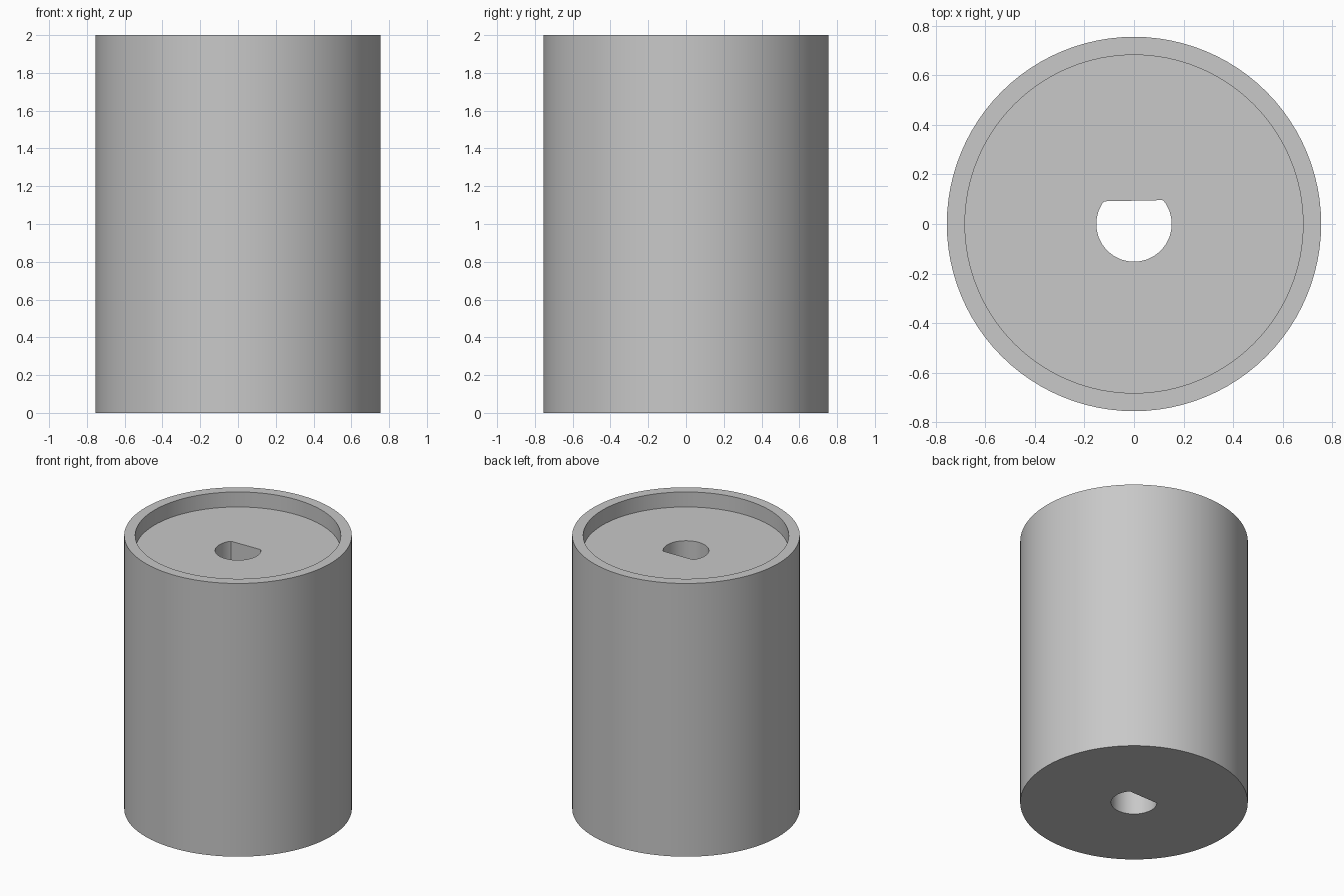
import bpy
import bmesh
import math

SEGMENTS = 96

cube = bpy.data.objects.get("Cube")
if cube:
    bpy.data.objects.remove(cube, do_unlink=True)

grey = bpy.data.materials.new("light grey")
grey.use_nodes = True
colour = (0.58, 0.58, 0.58, 1)
grey.diffuse_color = colour
grey.node_tree.nodes["Principled BSDF"].inputs["Base Color"].default_value = colour

bm = bmesh.new()


def ring(radius, z, flat=False):
    """Ring of vertices, optionally cut to a D shape at the back."""
    verts = []
    for i in range(SEGMENTS):
        a = math.tau * i / SEGMENTS
        x, y = radius * math.cos(a), radius * math.sin(a)
        if flat:
            y = min(y, 0.094 + 0.02 * x)
        verts.append(bm.verts.new((x, y, z)))
    return verts


# Closed section: underside, outer wall, rim, recess, floor, D-shaped bore
rings = [
    ring(0.152, 0, True),
    ring(0.755, 0),
    ring(0.755, 2),
    ring(0.682, 2),
    ring(0.682, 1.89),
    ring(0.152, 1.89, True),
]
for a, b in zip(rings, rings[1:] + rings[:1]):
    for i in range(SEGMENTS):
        j = (i + 1) % SEGMENTS
        bm.faces.new((a[i], a[j], b[j], b[i]))
bmesh.ops.recalc_face_normals(bm, faces=bm.faces)

mesh = bpy.data.meshes.new("cylinder_body")
bm.to_mesh(mesh)
bm.free()
mesh.materials.append(grey)
body = bpy.data.objects.new("cylinder_body", mesh)
bpy.context.collection.objects.link(body)

# Smooth walls with crisp rims
bpy.ops.object.select_all(action="DESELECT")
body.select_set(True)
bpy.context.view_layer.objects.active = body
bpy.ops.object.shade_smooth_by_angle(angle=math.radians(30))
